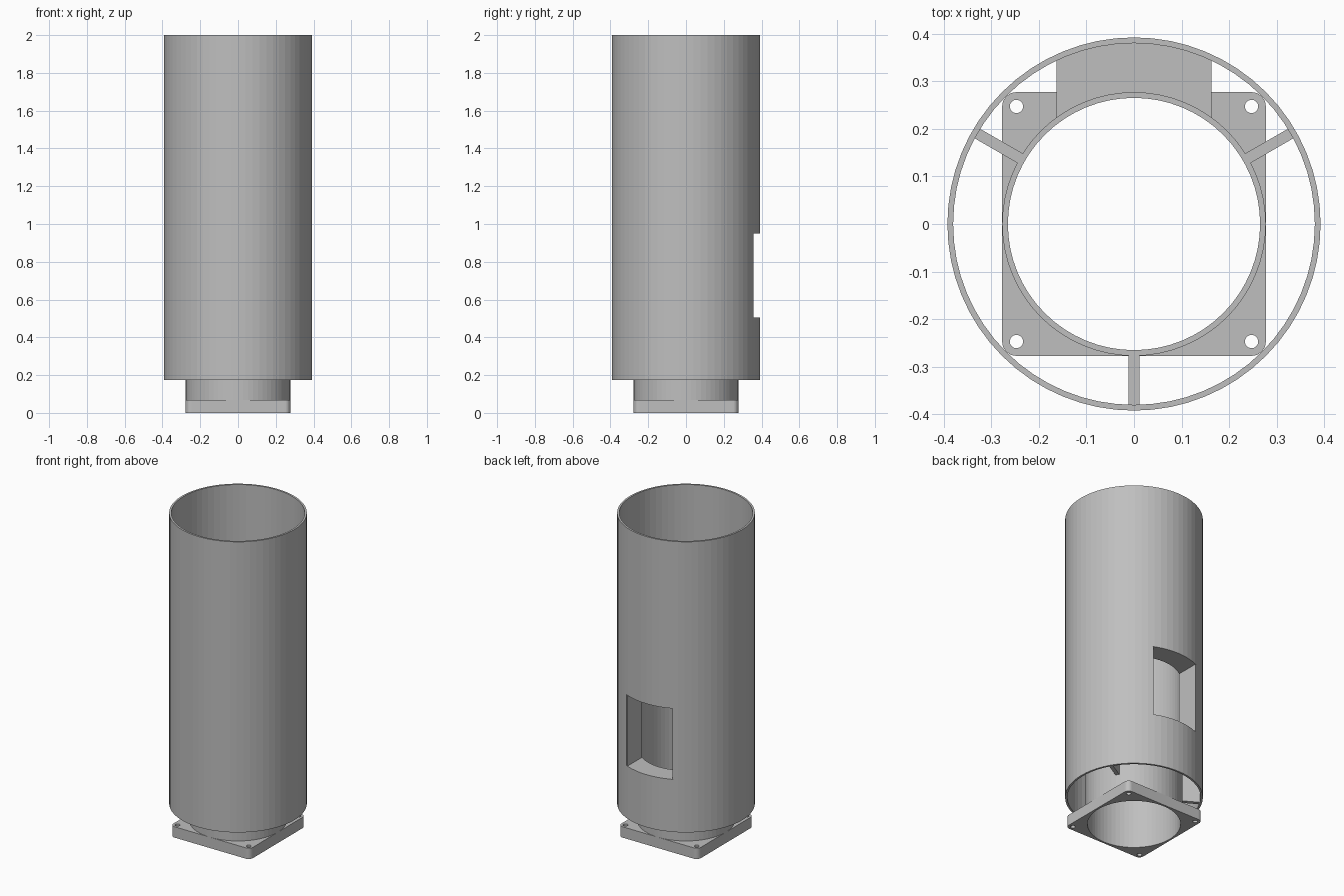
import bpy, bmesh, math
from mathutils import Matrix, Vector

if "Cube" in bpy.data.objects:
    bpy.data.objects.remove(bpy.data.objects["Cube"], do_unlink=True)

grey = bpy.data.materials.new("plain_grey")
grey.use_nodes = True
colour = (0.52, 0.52, 0.52, 1)
grey.diffuse_color = colour
grey.node_tree.nodes["Principled BSDF"].inputs["Base Color"].default_value = colour

SEG = 64
OUT_R, OUT_IN = 0.392, 0.38        # outer tube radii
CORE_R, CORE_IN = 0.277, 0.265     # inner tube radii
SKIRT, TOP, CORE_TOP = 0.175, 2.0, 1.4
WIN_X, WIN_LOW, WIN_HIGH = 0.163, 0.505, 0.95
WALL = 0.008


def finish(name, bm):
    bmesh.ops.recalc_face_normals(bm, faces=bm.faces)
    mesh = bpy.data.meshes.new(name)
    bm.to_mesh(mesh)
    bm.free()
    mesh.materials.append(grey)
    obj = bpy.data.objects.new(name, mesh)
    bpy.context.collection.objects.link(obj)
    return obj


def box(name, low, high):
    bm = bmesh.new()
    low, high = Vector(low), Vector(high)
    bmesh.ops.create_cube(bm, size=1)
    bmesh.ops.scale(bm, vec=high - low, verts=bm.verts)
    bmesh.ops.translate(bm, vec=(low + high) / 2, verts=bm.verts)
    return finish(name, bm)


def cylinder(name, r, z0, z1, x=0, y=0, seg=SEG):
    bm = bmesh.new()
    bmesh.ops.create_cone(bm, cap_ends=True, segments=seg, radius1=r, radius2=r, depth=z1 - z0,
                          matrix=Matrix.Translation((x, y, (z0 + z1) / 2)))
    return finish(name, bm)


def tube(name, r_out, r_in, z0, z1):
    bm = bmesh.new()
    rings = []
    for r, z in ((r_out, z0), (r_out, z1), (r_in, z1), (r_in, z0)):
        rings.append([bm.verts.new((r * math.cos(a), r * math.sin(a), z))
                      for a in (math.tau * i / SEG for i in range(SEG))])
    for k in range(4):
        a, b = rings[k], rings[(k + 1) % 4]
        for i in range(SEG):
            j = (i + 1) % SEG
            bm.faces.new((a[i], a[j], b[j], b[i]))
    return finish(name, bm)


def combine(obj, tool, operation="DIFFERENCE"):
    mod = obj.modifiers.new("cut", "BOOLEAN")
    mod.operation, mod.object, mod.solver = operation, tool, "EXACT"
    bpy.context.view_layer.objects.active = obj
    bpy.ops.object.modifier_apply(modifier=mod.name)
    bpy.data.objects.remove(tool, do_unlink=True)


# Outer tube with its window at the back
outer_tube = tube("outer_tube", OUT_R, OUT_IN, SKIRT, TOP)
combine(outer_tube, box("cutter", (-WIN_X, 0.1, WIN_LOW), (WIN_X, 0.6, WIN_HIGH)))

# Inner tube, open towards the window
inner_x = WIN_X - WALL
inner_tube = tube("inner_tube", CORE_R, CORE_IN, 0, CORE_TOP)
combine(inner_tube, box("cutter", (-inner_x, 0.1, WIN_LOW), (inner_x, 0.6, WIN_HIGH)))

# Duct joining the two openings
duct = box("window_duct", (-WIN_X, 0.1, WIN_LOW - 0.012), (WIN_X, 0.6, WIN_HIGH + 0.012))
combine(duct, box("cutter", (-inner_x, 0, WIN_LOW), (inner_x, 0.7, WIN_HIGH)))
combine(duct, cylinder("cutter", OUT_R - 0.002, 0, TOP), "INTERSECT")
combine(duct, cylinder("cutter", CORE_R - 0.005, -0.1, TOP))

# Three ribs between the tubes
for i, name in enumerate(("left_rib", "right_rib", "front_rib")):
    rib = box(name, (CORE_R - 0.006, -0.0115, SKIRT), (OUT_IN + 0.003, 0.0115, CORE_TOP))
    rib.data.transform(Matrix.Rotation(math.radians(30 + 120 * i), 4, "Z"))

# Square mounting plate with rounded corners, bore and screw holes
half, corner, hole = 0.277, 0.03, 0.247
bm = bmesh.new()
outline = []
for q, (sx, sy) in enumerate(((1, 1), (-1, 1), (-1, -1), (1, -1))):
    for k in range(9):
        a = math.pi / 2 * (q + k / 8)
        outline.append(bm.verts.new((sx * (half - corner) + corner * math.cos(a),
                                     sy * (half - corner) + corner * math.sin(a), 0)))
face = bm.faces.new(outline)
top = bmesh.ops.extrude_face_region(bm, geom=[face])["geom"]
bmesh.ops.translate(bm, vec=(0, 0, 0.068), verts=[v for v in top if isinstance(v, bmesh.types.BMVert)])
plate = finish("mounting_plate", bm)
combine(plate, cylinder("cutter", CORE_IN + 0.003, -0.1, 0.2))
for sx in (-1, 1):
    for sy in (-1, 1):
        combine(plate, cylinder("cutter", 0.014, -0.1, 0.2, sx * hole, sy * hole, 24))
